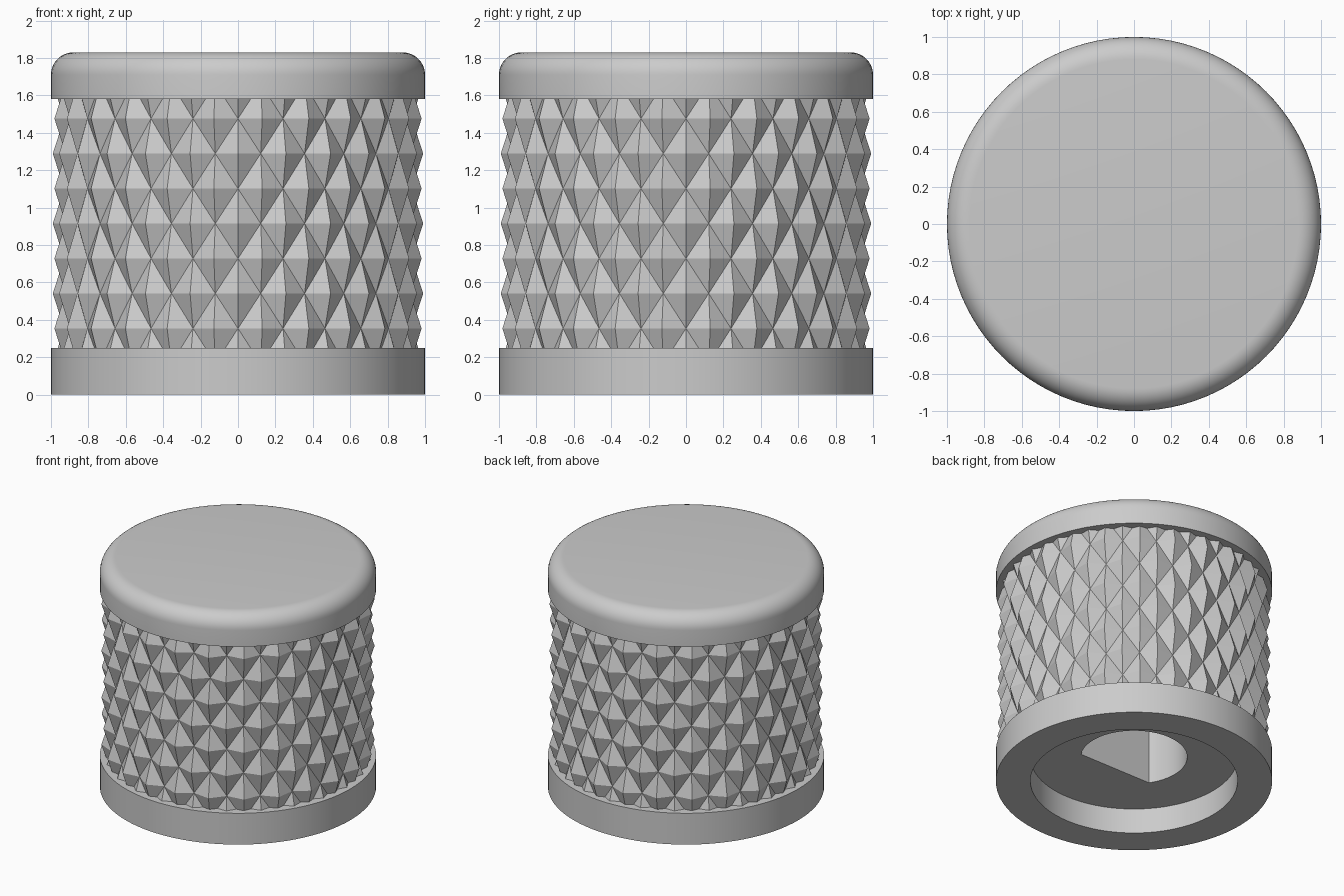
import bpy, bmesh
from math import sin, cos, pi, radians

old = bpy.data.objects.get("Cube")
if old:
    bpy.data.objects.remove(old, do_unlink=True)

SEGMENTS = 96
HEIGHT = 1.83

grey = bpy.data.materials.new("plain grey")
grey.use_nodes = True
colour = (0.6, 0.6, 0.6, 1)
grey.diffuse_color = colour
grey.node_tree.nodes["Principled BSDF"].inputs["Base Color"].default_value = colour


def finish(name, bm, smooth=False):
    bmesh.ops.recalc_face_normals(bm, faces=bm.faces)
    mesh = bpy.data.meshes.new(name)
    bm.to_mesh(mesh)
    bm.free()
    mesh.materials.append(grey)
    obj = bpy.data.objects.new(name, mesh)
    bpy.context.collection.objects.link(obj)
    if smooth:
        bpy.ops.object.select_all(action='DESELECT')
        obj.select_set(True)
        bpy.context.view_layer.objects.active = obj
        bpy.ops.object.shade_smooth_by_angle(angle=radians(30))
    return obj


def add_ring(bm, radius, z):
    """Ring of vertices; radius is a number or a function of the angle."""
    ring = []
    for i in range(SEGMENTS):
        a = 2 * pi * i / SEGMENTS
        r = radius(a) if callable(radius) else radius
        ring.append(bm.verts.new((r * cos(a), r * sin(a), z)))
    return ring


def lathe(name, profile, close_start=False, close_end=False):
    bm = bmesh.new()
    rings = [add_ring(bm, r, z) for r, z in profile]
    for low, high in zip(rings, rings[1:]):
        for i in range(SEGMENTS):
            j = (i + 1) % SEGMENTS
            bm.faces.new((low[i], low[j], high[j], high[i]))
    if close_start:
        bm.faces.new(rings[0])
    if close_end:
        bm.faces.new(rings[-1])
    return finish(name, bm, smooth=True)


# D-shaped shaft hole, its flat towards the front
HOLE = 0.385
FLAT = HOLE * sin(radians(33.75))


def d_hole(a):
    return min(HOLE, FLAT / -sin(a)) if sin(a) < -0.01 else HOLE


# Base ring with round recess and shaft hole
lathe("base_with_shaft_hole",
      [(0.9, 0.25), (1, 0.25), (1, 0), (0.75, 0), (0.75, 0.2),
       (d_hole, 0.2), (d_hole, 1.4)], close_end=True)

# Cap with a rounded upper edge
FILLET = 0.12
STEPS = 10
round_edge = []
for k in range(STEPS + 1):
    t = pi / 2 * k / STEPS
    round_edge.append((1 - FILLET + FILLET * cos(t), HEIGHT - FILLET + FILLET * sin(t)))
lathe("top_cap", [(0.9, 1.58), (1, 1.58)] + round_edge, close_start=True, close_end=True)

# Knurled grip: rows of four-sided pyramids in a staggered pattern
TEETH = 24
ROWS = 4
STEP = 0.187
PEAK, VALLEY = 0.99, 0.93
bm = bmesh.new()
grid = []
for row in range(-ROWS, ROWS + 1):
    ring = []
    for i in range(TEETH * 2):
        a = pi * i / TEETH
        r = PEAK if (row + i) % 2 == 0 else VALLEY
        ring.append(bm.verts.new((r * cos(a), r * sin(a), HEIGHT / 2 + row * STEP)))
    grid.append(ring)
for n, (low, high) in enumerate(zip(grid, grid[1:])):
    for i in range(TEETH * 2):
        j = (i + 1) % (TEETH * 2)
        a, b, c, d = low[i], low[j], high[j], high[i]
        # Split each cell along its groove, from valley to valley
        if (n - ROWS + i) % 2 == 0:
            bm.faces.new((a, b, d))
            bm.faces.new((b, c, d))
        else:
            bm.faces.new((a, b, c))
            bm.faces.new((a, c, d))
finish("knurled_grip", bm)
